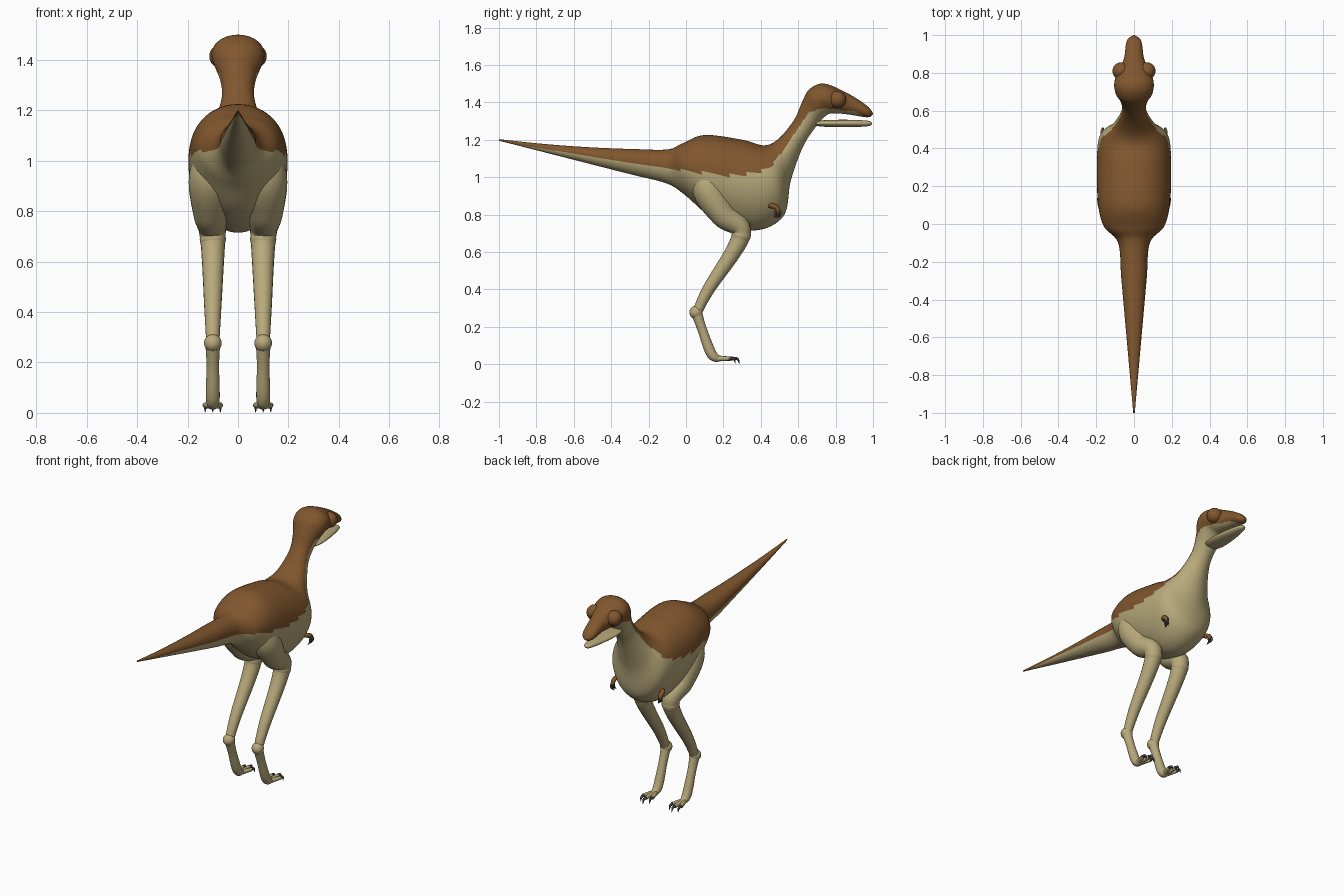
import bpy, bmesh, math
from mathutils import Vector

old = bpy.data.objects.get("Cube")
if old:
    bpy.data.objects.remove(old)


def material(name, rgb):
    colour = (*rgb, 1)
    m = bpy.data.materials.new(name)
    m.use_nodes = True
    m.diffuse_color = colour
    m.node_tree.nodes["Principled BSDF"].inputs["Base Color"].default_value = colour
    return m


brown = material("brown hide", (0.22, 0.095, 0.027))
pale = material("pale underside", (0.48, 0.4, 0.2))
dark = material("dark claw", (0.05, 0.05, 0.05))

# Line between the brown back and the pale belly: y, z
side_line = [(-1, 1.19), (-0.2, 1.06), (0.2, 1.01), (0.38, 1.02), (0.46, 1.06),
             (0.66, 1.35), (0.74, 1.37), (0.9, 1.35), (1, 1.3)]


def is_pale(point):
    for (start, low), (end, high) in zip(side_line, side_line[1:]):
        if start <= point.y <= end:
            return point.z < low + (high - low) * (point.y - start) / (end - start)
    return False


def interpolate(rows, steps):
    """Pass a smooth Catmull-Rom curve through rows of numbers."""
    rows = [Vector(row) for row in rows]
    padded = [rows[0]] + rows + [rows[-1]]
    result = []
    for before, start, end, after in zip(padded, padded[1:], padded[2:], padded[3:]):
        leave, arrive = (end - before) / 2, (after - start) / 2
        for step in range(steps):
            t = step / steps
            bend = 3 * (end - start) - 2 * leave - arrive
            twist = 2 * (start - end) + leave + arrive
            result.append(start + t * (leave + t * (bend + t * twist)))
    return result + [rows[-1]]


def circle(sides):
    for i in range(sides):
        angle = math.tau * i / sides
        yield math.cos(angle), math.sin(angle)


def finish(bm, name, materials):
    bmesh.ops.recalc_face_normals(bm, faces=bm.faces)
    for face in bm.faces:
        face.smooth = True
        if len(materials) > 1:
            face.material_index = int(is_pale(face.calc_center_median()))
    mesh = bpy.data.meshes.new(name)
    bm.to_mesh(mesh)
    bm.free()
    for m in materials:
        mesh.materials.append(m)
    bpy.context.collection.objects.link(bpy.data.objects.new(name, mesh))


def loft(name, rings, materials):
    bm = bmesh.new()
    loops = [[bm.verts.new(point) for point in ring] for ring in rings]
    for near, far in zip(loops, loops[1:]):
        for i in range(len(near)):
            bm.faces.new((near[i - 1], near[i], far[i], far[i - 1]))
    bm.faces.new(loops[0])
    bm.faces.new(loops[-1])
    finish(bm, name, materials)


def profile_loft(name, rows, materials):
    """Each row: top y, top z, bottom y, bottom z, half width."""
    rings = []
    for top_y, top_z, low_y, low_z, width in interpolate(rows, 9):
        top, low = Vector((0, top_y, top_z)), Vector((0, low_y, low_z))
        middle, up = (top + low) / 2, (top - low) / 2
        # wide rings are egg shaped, fuller towards the top
        egg = 0.6 * width
        rings.append([middle + up * s + Vector((width * c * (1 + egg * s), 0, 0))
                      for c, s in circle(64)])
    loft(name, rings, materials)


def tube_pair(name, path, materials):
    """A left and a right tube; each row: x, y, z, radius."""
    for side, sign in (("left", 1), ("right", -1)):
        rows = interpolate([(x * sign, y, z, r) for x, y, z, r in path], 8)
        points = [row.xyz for row in rows]
        rings = []
        for i, point in enumerate(points):
            ahead = points[min(i + 1, len(points) - 1)] - points[max(i - 1, 0)]
            along = ahead.normalized()
            across = (Vector((1, 0, 0)) - along * along.x).normalized()
            up = along.cross(across)
            rings.append([point + (across * c + up * s) * rows[i].w for c, s in circle(20)])
        loft(f"{side}_{name}", rings, materials)


def ball_pair(name, centre, radius, materials):
    for side, sign in (("left", 1), ("right", -1)):
        bm = bmesh.new()
        bmesh.ops.create_uvsphere(bm, u_segments=32, v_segments=16, radius=radius)
        x, y, z = centre
        bmesh.ops.translate(bm, verts=bm.verts, vec=(x * sign, y, z))
        finish(bm, f"{side}_{name}", materials)


# Tail, torso, neck and head form one skin; the tail tapers evenly
tail = []
for i in range(6):
    t = 1 - i / 5
    y = -0.1 - 0.9 * t
    tail.append((y, 1.148 + 0.055 * t * t, y, 1.195 - 0.23 * (1 - t), 0.004 + 0.08 * (1 - t)))
torso = [(-0.02, 1.18, 0, 0.9, 0.16), (0.1, 1.225, 0.14, 0.785, 0.19),
         (0.3, 1.2, 0.36, 0.715, 0.195), (0.42, 1.17, 0.52, 0.79, 0.18)]
neck = [(0.5, 1.21, 0.56, 0.98, 0.11), (0.58, 1.31, 0.62, 1.15, 0.066),
        (0.62, 1.4, 0.68, 1.25, 0.07)]
head = [(0.66, 1.47, 0.75, 1.33, 0.1), (0.74, 1.5, 0.8, 1.34, 0.1),
        (0.87, 1.445, 0.87, 1.335, 0.055), (0.97, 1.38, 0.97, 1.32, 0.038),
        (1, 1.34, 1, 1.335, 0.003)]
profile_loft("body", tail + torso + neck + head, (brown, pale))

# Lower jaw: a flat bar with rounded ends, narrower at the tip
jaw = []
for i in range(9):
    angle = math.pi * (0.02 + 0.96 * i / 8)
    y = 0.84 - 0.155 * math.cos(angle)
    fullness = math.sqrt(math.sin(angle))
    height = 0.02 * fullness
    jaw.append((y, 1.287 + height, y, 1.287 - height, (0.05 + 0.02 * math.cos(angle)) * fullness))
profile_loft("lower_jaw", jaw, (pale,))

ball_pair("eye", (0.068, 0.81, 1.415), 0.046, (brown,))

# Legs
hip = 0.1
tube_pair("leg", [(hip, 0.1, 1.06, 0.06), (0.11, 0.12, 0.93, 0.085), (0.11, 0.2, 0.8, 0.07),
                  (hip, 0.295, 0.69, 0.05), (hip, 0.12, 0.4, 0.033), (hip, 0.06, 0.28, 0.026)],
          (brown, pale))
ball_pair("knee", (hip, 0.295, 0.69), 0.052, (pale,))
ball_pair("ankle", (hip, 0.053, 0.277), 0.035, (pale,))
tube_pair("foot", [(hip, 0.055, 0.28, 0.03), (hip, 0.085, 0.19, 0.025),
                   (hip, 0.14, 0.05, 0.027), (hip, 0.2, 0.03, 0.01)], (pale,))

# Three splayed toes, each with a hooked claw
for toe, spread in (("inner", -1), ("middle", 0), ("outer", 1)):
    x = hip + 0.03 * spread
    tip = 0.255 - 0.02 * abs(spread)
    tube_pair(toe + "_toe", [(hip, 0.15, 0.03, 0.015), (x, tip, 0.03, 0.011)], (pale,))
    tube_pair(toe + "_toe_claw", [(x, tip - 0.01, 0.03, 0.009), (x, tip + 0.02, 0.028, 0.007),
                                  (x, tip + 0.03, 0.002, 0.001)], (dark,))

# Tiny arms with clawed fingers
wrist = 0.165
tube_pair("arm", [(0.12, 0.44, 0.85, 0.014), (0.16, 0.46, 0.847, 0.014),
                  (wrist, 0.485, 0.835, 0.013), (wrist, 0.495, 0.81, 0.01)], (brown,))
for i, finger in enumerate(("rear", "middle", "front")):
    y = 0.48 + 0.012 * i
    tube_pair(finger + "_finger_claw", [(wrist, y, 0.82, 0.007), (wrist, y, 0.8, 0.006),
                                        (wrist - 0.01, y - 0.01, 0.782, 0.001)], (dark,))
